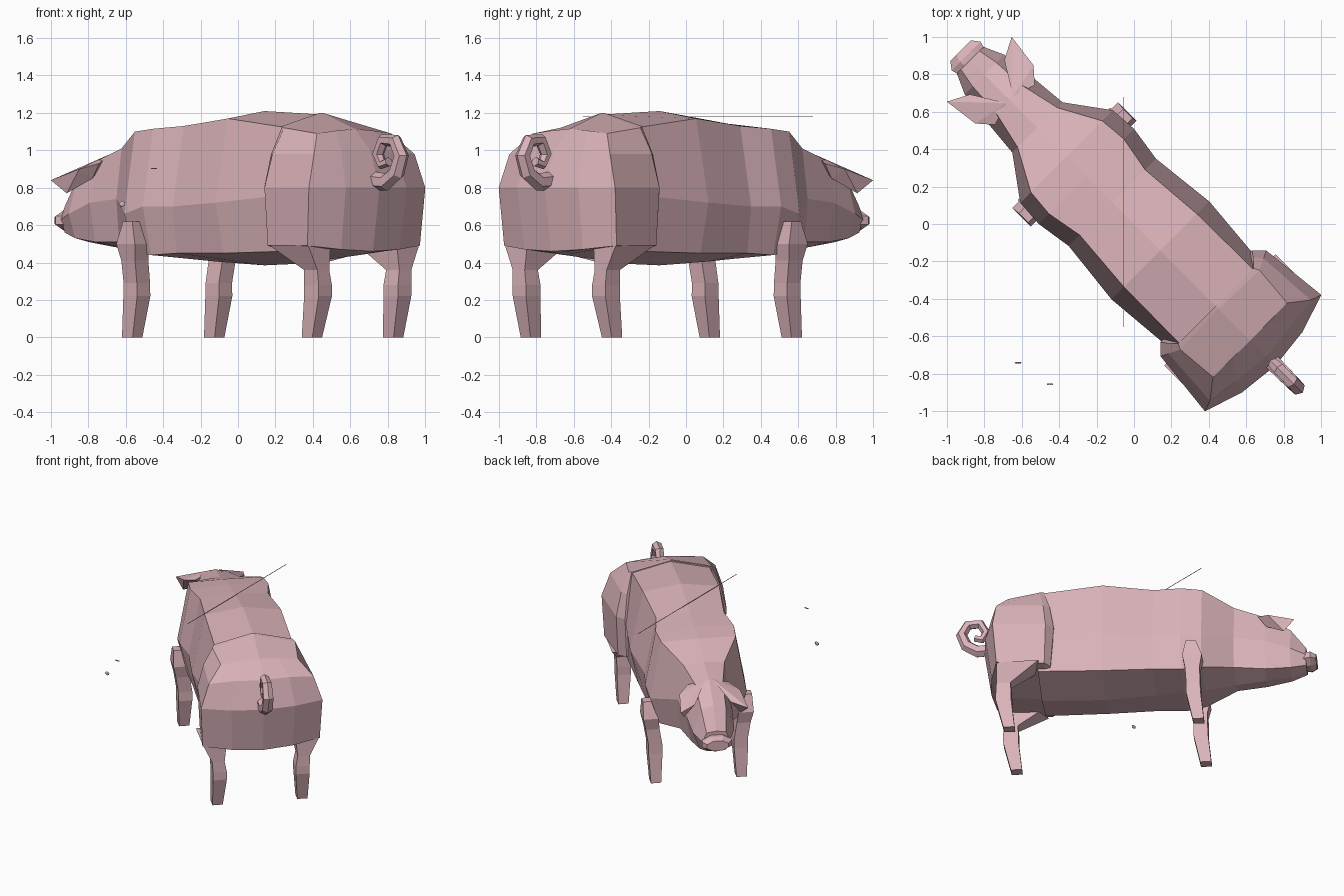
import bpy, bmesh, math
from mathutils import Vector

if "Cube" in bpy.data.objects:
    bpy.data.objects.remove(bpy.data.objects["Cube"])

R = math.sqrt(0.5)
pink = bpy.data.materials.new("pig_pink")
pink.diffuse_color = (0.70, 0.45, 0.485, 1)
pink.use_nodes = True
pink.node_tree.nodes["Principled BSDF"].inputs["Base Color"].default_value = pink.diffuse_color


def world(p):
    """(forward, sideways, up) -> world; the animal stands diagonally."""
    u, v, z = p
    return ((v - u) * R, (u + v) * R, z)


def finish(name, bm):
    bmesh.ops.remove_doubles(bm, verts=bm.verts, dist=0.0005)
    bmesh.ops.recalc_face_normals(bm, faces=bm.faces)
    me = bpy.data.meshes.new(name)
    bm.to_mesh(me)
    bm.free()
    me.materials.append(pink)
    ob = bpy.data.objects.new(name, me)
    bpy.context.collection.objects.link(ob)
    return ob


def loft(name, rings, cap_start=True, cap_end=True):
    bm = bmesh.new()
    vs = [[bm.verts.new(world(p)) for p in r] for r in rings]
    n = len(vs[0])
    for a, b in zip(vs, vs[1:]):
        for i in range(n):
            j = (i + 1) % n
            bm.faces.new((a[i], a[j], b[j], b[i]))
    if cap_start:
        bm.faces.new(vs[0])
    if cap_end:
        bm.faces.new(vs[-1])
    return finish(name, bm)


def symmetric(half):
    """Half section from top centre to bottom centre -> full ring."""
    return half + [(u, -v, z) for u, v, z in reversed(half[1:-1])]


# Torso and head: forward, ridge z, top v/z, flank v/z, low v/z, belly z
stations = [
    (-.66, 1.19, .28, 1.12, .33, .76, .32, .46, .40),
    (-.20, 1.21, .276, 1.17, .37, .72, .31, .45, .385),
    (.163, 1.155, .247, 1.13, .33, .70, .30, .45, .405),
    (.36, 1.13, .283, 1.115, .36, .70, .30, .44, .42),
    (.51, 1.105, .27, 1.10, .35, .66, .28, .46, .43),
    (.73, 1.02, .15, 1.01, .19, .74, .17, .51, .46),
    (.95, .98, .10, .95, .17, .72, .13, .51, .485),
    (1.13, .86, .09, .84, .15, .66, .10, .53, .51),
    (1.24, .71, .07, .70, .10, .63, .07, .56, .55),
]
loft("torso_and_head", [
    symmetric([(u, 0, zr), (u, vt, zt), (u, vm, zm), (u, vb, zb), (u, 0, zc)])
    for u, zr, vt, zt, vm, zm, vb, zb, zc in stations])

# Haunches: wide hindquarters wrapping the back of the torso
haunch = [
    [(-.62, 0, 1.20), (-.62, .285, 1.13), (-.575, .325, .98),
     (-.545, .346, .80), (-.57, .33, .49), (-.57, 0, .40)],
    [(-.64, 0, 1.20), (-.65, .30, 1.12), (-.62, .36, .98),
     (-.60, .40, .80), (-.61, .385, .49), (-.62, 0, .41)],
    [(-.88, 0, 1.115), (-.877, .28, 1.09), (-.955, .38, .98),
     (-.976, .44, .80), (-.95, .425, .49), (-.92, 0, .44)],
    [(-.88, 0, 1.115), (-.88, .14, 1.105), (-.98, .20, 1.0),
     (-1.045, .23, .80), (-1.0, .22, .47), (-.98, 0, .45)],
    [(-.88, 0, 1.115), (-.88, 0, 1.115), (-1.0, 0, 1.0),
     (-1.07, 0, .80), (-1.02, 0, .46), (-1.02, 0, .46)],
]
loft("haunches", [symmetric(h) for h in haunch], cap_end=False)


# Legs: square sections as forward, sideways, z, half length, half width
def leg(name, side, sections):
    loft(name, [[(u + a * hu, side * v + b * hv, z)
                 for a, b in ((1, 1), (-1, 1), (-1, -1), (1, -1))]
                for u, v, z, hu, hv in sections])


front = [(.49, .31, 0, .04, .037), (.455, .31, .22, .052, .05),
         (.455, .31, .29, .05, .05), (.45, .33, .41, .052, .05),
         (.45, .345, .50, .07, .055), (.44, .36, .62, .035, .035)]
hind = [(-.866, .307, 0, .04, .037), (-.905, .30, .22, .055, .05),
        (-.905, .30, .28, .055, .05), (-.905, .31, .36, .05, .045),
        (-.80, .335, .495, .15, .085)]
for side, label in ((-1, "left"), (1, "right")):
    leg("front_leg_" + label, side, front)
    leg("hind_leg_" + label, side, hind)
    # Ear: folded triangular flap
    bm = bmesh.new()
    for u, v, z in ((.94, .025, .98), (.90, .15, .93), (.98, .22, .90),
                    (1.17, .245, .84), (1.09, .205, .77), (1.11, .13, .87),
                    (.96, .14, .85)):
        bm.verts.new(world((u, side * v, z)))
    bmesh.ops.convex_hull(bm, input=bm.verts)
    finish("ear_" + label, bm)

# Snout: flattened eight-sided disc
loft("snout", [[(u, rv * math.cos(a), .625 + rz * math.sin(a))
                for a in (math.radians(45 * i + 22.5) for i in range(8))]
               for u, rv, rz in ((1.21, .10, .06), (1.27, .118, .06),
                                 (1.31, .085, .042))])

# Tail: curled six-sided tube
path = [(-1.0, .84), (-1.12, .83), (-1.20, .88), (-1.235, .97), (-1.19, 1.05),
        (-1.10, 1.055), (-1.06, .98), (-1.09, .925), (-1.14, .94)]
rings = []
for i, (u, z) in enumerate(path):
    a, b = path[max(i - 1, 0)], path[min(i + 1, len(path) - 1)]
    d = Vector((b[0] - a[0], b[1] - a[1])).normalized()
    r = .05 - .003 * i
    rings.append([(u - d.y * r * math.cos(t), r * math.sin(t),
                   z + d.x * r * math.cos(t))
                  for t in (math.radians(60 * k) for k in range(6))])
loft("tail", rings)


# Small loose pieces beside and above the body
def loose(name, pos, size, ball):
    bm = bmesh.new()
    if ball:
        bmesh.ops.create_icosphere(bm, subdivisions=1, radius=1)
    else:
        bmesh.ops.create_cube(bm, size=2)
    bmesh.ops.scale(bm, vec=size, verts=bm.verts)
    bmesh.ops.translate(bm, vec=pos, verts=bm.verts)
    me = finish(name, bm)
    return me


loose("loose_bead", (-.62, -.742, .713), (.02, .006, .016), True)
loose("loose_chip", (-.45, -.857, .902), (.016, .003, .003), False)
loose("thin_strand", (-.055, .065, 1.18), (.0015, .615, .0015), False)
